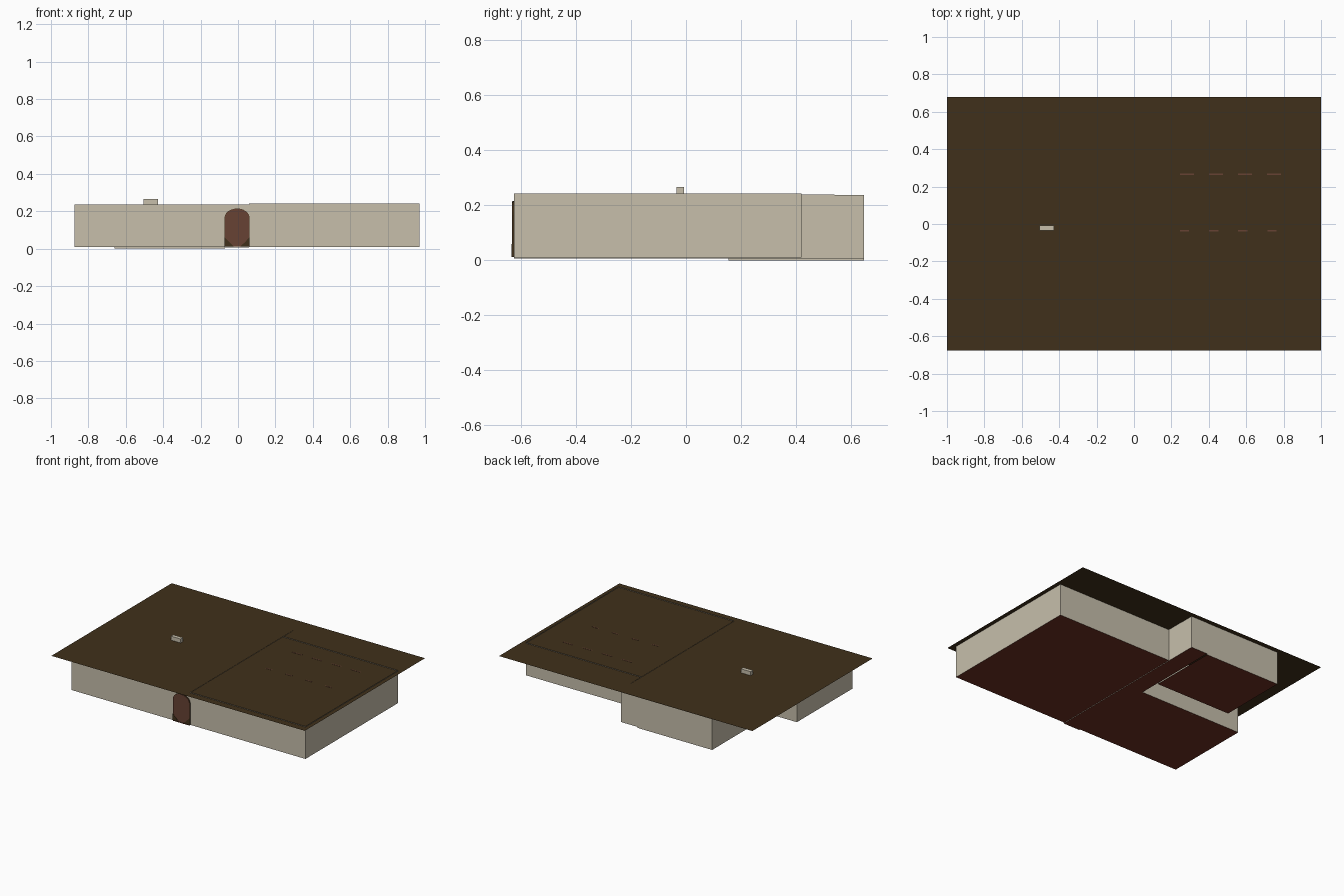
import bpy, bmesh, math

if "Cube" in bpy.data.objects:
    bpy.data.objects.remove(bpy.data.objects["Cube"])


def material(name, rgb):
    m = bpy.data.materials.new(name)
    m.diffuse_color = (*rgb, 1)
    m.use_nodes = True
    m.node_tree.nodes["Principled BSDF"].inputs["Base Color"].default_value = m.diffuse_color
    return m


ROOF = material("dark_brown", (0.051, 0.030, 0.0105))
WALL = material("warm_stone", (0.57, 0.52, 0.41))
FLOOR = material("red_brown_floor", (0.155, 0.030, 0.0155))
WOOD = material("door_wood", (0.135, 0.055, 0.033))


def finish(name, bm, mat):
    me = bpy.data.meshes.new(name)
    bm.to_mesh(me)
    bm.free()
    me.materials.append(mat)
    ob = bpy.data.objects.new(name, me)
    bpy.context.collection.objects.link(ob)
    return ob


def sheet(name, x0, x1, y0, y1, z, mat):
    bm = bmesh.new()
    bm.faces.new([bm.verts.new(p) for p in
                  ((x0, y0, z), (x1, y0, z), (x1, y1, z), (x0, y1, z))])
    return finish(name, bm, mat)


def wall(name, path, z0, z1, mat=WALL):
    """Thin upright sheet following a plan path."""
    bm = bmesh.new()
    low = [bm.verts.new((x, y, z0)) for x, y in path]
    top = [bm.verts.new((x, y, z1)) for x, y in path]
    for i in range(len(path) - 1):
        bm.faces.new((low[i], low[i + 1], top[i + 1], top[i]))
    return finish(name, bm, mat)


def box(name, x0, x1, y0, y1, z0, z1, mat):
    bm = bmesh.new()
    bmesh.ops.create_cube(bm, size=1)
    for v in bm.verts:
        v.co = (x1 if v.co.x > 0 else x0, y1 if v.co.y > 0 else y0,
                z1 if v.co.z > 0 else z0)
    return finish(name, bm, mat)


def plate(name, profile, y0, y1, mat):
    """Extrude an x-z outline along y."""
    bm = bmesh.new()
    f = bm.faces.new([bm.verts.new((x, y0, z)) for x, z in profile])
    ext = bmesh.ops.extrude_face_region(bm, geom=[f])["geom"]
    for v in ext:
        if isinstance(v, bmesh.types.BMVert):
            v.co.y = y1
    bmesh.ops.recalc_face_normals(bm, faces=bm.faces)
    return finish(name, bm, mat)


# roof
sheet("roof", -1, 1, -0.676, 0.68, 0.238, ROOF)

# floors
sheet("front_left_floor", -0.875, -0.07, -0.625, 0, 0.008, FLOOR)
sheet("right_floor", 0.06, 0.97, -0.625, 0.42, 0.010, FLOOR)
sheet("back_left_floor", -0.66, -0.07, 0.155, 0.648, 0.0, FLOOR)
sheet("corridor_floor", -0.07, 0.06, -0.632, 0.648, 0.007, FLOOR)

# outer walls of each room
wall("front_left_walls", [(-0.07, -0.625), (-0.875, -0.625), (-0.875, 0), (-0.07, 0)],
     0.008, 0.236)
wall("right_walls", [(0.06, -0.625), (0.97, -0.625), (0.97, 0.42), (0.06, 0.42)],
     0.010, 0.2425)
wall("back_left_walls", [(-0.07, 0.155), (-0.66, 0.155), (-0.66, 0.648), (-0.07, 0.648)],
     0.0, 0.236)
wall("corridor_walls", [(-0.07, 0.648), (-0.07, -0.625), (0.06, -0.625), (0.06, 0.648),
                        (-0.07, 0.648)], 0.007, 0.237)
wall("corridor_wall_top", [(0.06, -0.625), (0.06, 0.54)], 0.23, 0.2400)

# chimney through the roof
box("chimney", -0.505, -0.428, -0.035, -0.008, 0.008, 0.266, WALL)


# arched front door with dark surround and corner plates
def arch(grow):
    cx, r, spring = -0.005, 0.065 + grow, 0.165
    pts = [(cx - r, 0.012), (cx + r, 0.012)]
    for i in range(13):
        a = math.pi * i / 12
        pts.append((cx + r * math.cos(a), spring + (0.048 + grow) * math.sin(a)))
    return pts


plate("door_surround", arch(0.002), -0.63, -0.6255, ROOF)
plate("front_door", arch(0), -0.633, -0.627, WOOD)
for s in (-1, 1):
    plate("door_corner", [(-0.005 + s * 0.066, 0.012), (-0.005 + s * 0.018, 0.012),
                          (-0.005 + s * 0.042, 0.035), (-0.005 + s * 0.066, 0.06)],
          -0.635, -0.631, ROOF)

# long table and high-backed chairs in the right room
box("table_top", 0.2, 0.84, 0.04, 0.2, 0.10, 0.11, WOOD)
for x in (0.22, 0.81):
    for y in (0.05, 0.18):
        box("table_leg", x, x + 0.015, y, y + 0.012, 0.011, 0.10, WOOD)
for i in range(4):
    for y, s, x, w in ((0.265, -1, 0.245 + 0.155 * i, 0.075), (-0.035, 1, 0.245 + 0.156 * i, 0.05)):
        box("chair_back", x, x + w, y - 0.004, y + 0.004, 0.011, 0.2395, WOOD)
        y0, y1 = sorted((y, y + s * 0.06))
        box("chair_seat", x, x + w, y0, y1, 0.065, 0.075, WOOD)
        for lx in (x, x + w - 0.008):
            fy = y + s * 0.055
            box("chair_leg", lx, lx + 0.008, fy - 0.004, fy + 0.004, 0.011, 0.065, WOOD)
